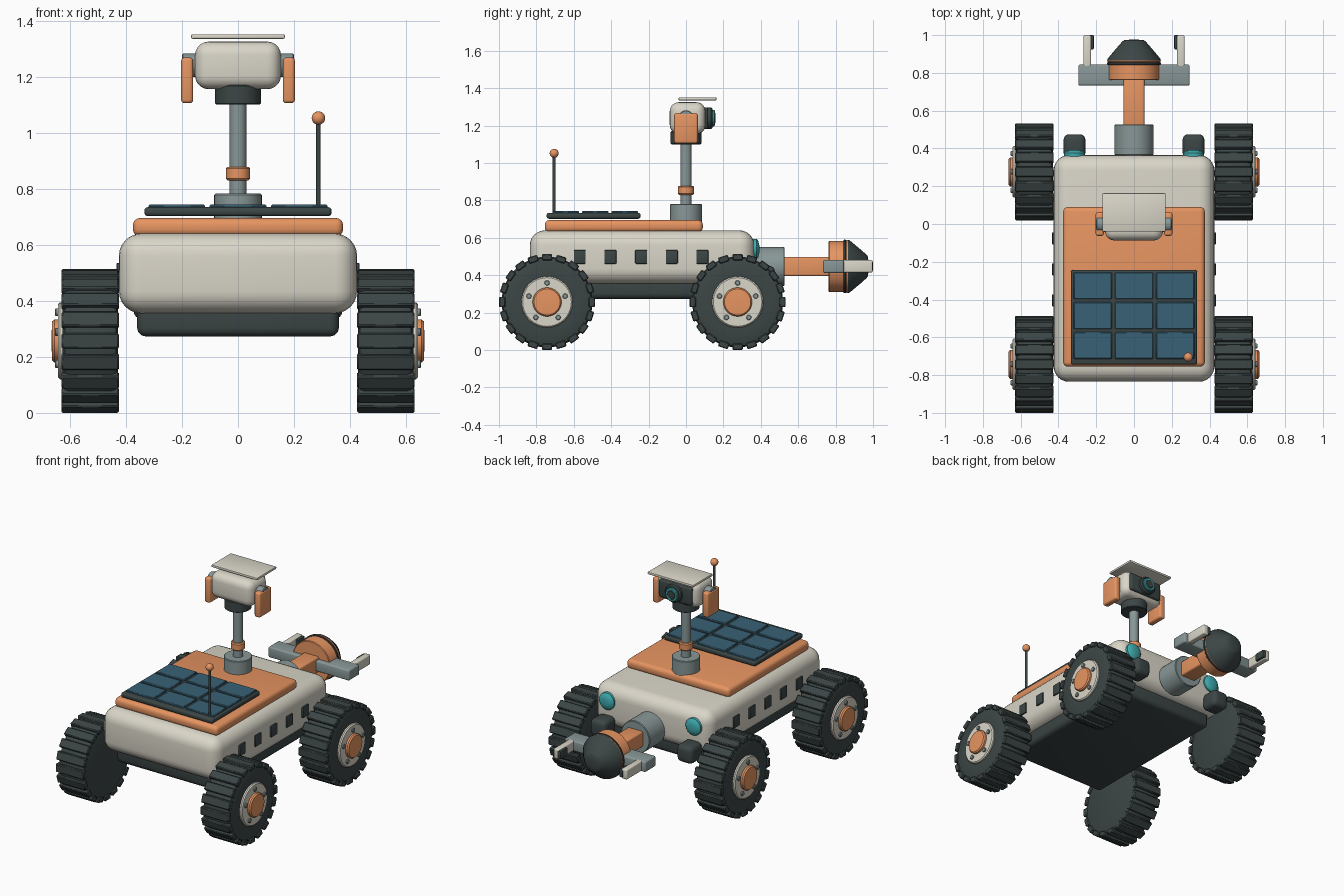
import bpy, bmesh, math
from mathutils import Matrix, Vector

if "Cube" in bpy.data.objects:
    bpy.data.objects.remove(bpy.data.objects["Cube"])

COLORS = {
    "cream": (0.70, 0.67, 0.58), "orange": (0.80, 0.30, 0.12), "dark": (0.045, 0.06, 0.06),
    "steel": (0.25, 0.31, 0.31), "blue": (0.04, 0.12, 0.18), "teal": (0.05, 0.40, 0.42)}
MATS = {}
for key, rgb in COLORS.items():
    MATS[key] = bpy.data.materials.new(key)
    MATS[key].diffuse_color = (*rgb, 1)

AXES = {"x": Matrix.Rotation(math.pi / 2, 4, 'Y'),
        "-x": Matrix.Rotation(-math.pi / 2, 4, 'Y'),
        "y": Matrix.Rotation(-math.pi / 2, 4, 'X'),
        "z": Matrix.Identity(4)}


def finish(name, bm, color):
    """Smooth shade with sharp edges above 36 degrees and link the object."""
    bmesh.ops.recalc_face_normals(bm, faces=bm.faces)
    for f in bm.faces:
        f.smooth = True
    for e in bm.edges:
        e.smooth = e.calc_face_angle(0) < math.radians(36)
    me = bpy.data.meshes.new(name)
    bm.to_mesh(me)
    bm.free()
    me.materials.append(MATS[color])
    ob = bpy.data.objects.new(name, me)
    bpy.context.collection.objects.link(ob)
    return ob


def box(name, color, x, y, z, bevel=0.008, seg=3):
    """Rounded box from (min, max) ranges."""
    bm = bmesh.new()
    lo, hi = Vector((x[0], y[0], z[0])), Vector((x[1], y[1], z[1]))
    m = Matrix.Translation((lo + hi) / 2) @ Matrix.Diagonal((*(hi - lo), 1))
    bmesh.ops.create_cube(bm, size=1, matrix=m)
    if bevel:
        bmesh.ops.bevel(bm, geom=bm.edges[:], offset=bevel, segments=seg, profile=0.5, affect='EDGES')
    return finish(name, bm, color)


def lathe(name, color, center, axis, profile, n=40):
    """Revolve (radius, height) points about an axis and cap the ends."""
    bm = bmesh.new()
    rings = []
    for r, h in profile:
        rings.append([bm.verts.new((r * math.cos(2 * math.pi * i / n), r * math.sin(2 * math.pi * i / n), h))
                      for i in range(n)])
    for a, b in zip(rings, rings[1:]):
        for i in range(n):
            bm.faces.new((a[i], a[(i + 1) % n], b[(i + 1) % n], b[i]))
    bm.faces.new(rings[0])
    bm.faces.new(rings[-1])
    bm.transform(Matrix.Translation(center) @ AXES[axis])
    return finish(name, bm, color)


def cyl(name, color, center, axis, r, h0, h1, b=0.004, n=40):
    return lathe(name, color, center, axis, [(r - b, h0), (r, h0 + b), (r, h1 - b), (r - b, h1)], n)


def span(s, a, b):
    """Mirrored x range."""
    return tuple(sorted((s * a, s * b)))


# Hull
box("body", "cream", (-.425, .425), (-.835, .365), (.355, .64), .08, 6)
box("belly", "dark", (-.36, .36), (-.76, .30), (.273, .42), .03)
box("deck", "orange", (-.375, .375), (-.755, .09), (.63, .695), .025, 4)

# Solar panel with 3 x 3 cells
box("solar_panel_base", "dark", (-.334, .334), (-.745, -.243), (.702, .734), .012)
for i in range(3):
    for j in range(3):
        cx, cy = (i - 1) * .218, -.485 + (j - 1) * .158
        box(f"solar_cell_{i}_{j}", "blue", (cx - .101, cx + .101), (cy - .071, cy + .071), (.725, .743), .004, 1)

# Antenna
cyl("antenna_rod", "dark", (.287, -.705, 0), "z", .008, .73, 1.05, .001, 16)
ball = [(.024 * math.sin(math.pi * k / 12) + 1e-4, -.024 * math.cos(math.pi * k / 12)) for k in range(13)]
lathe("antenna_ball", "orange", (.287, -.705, 1.052), "z", ball, 24)

# Mast
cyl("mast_base", "steel", (0, 0, 0), "z", .085, .67, .782)
cyl("mast_pole", "steel", (0, 0, 0), "z", .03, .77, 1.13)
cyl("mast_collar", "orange", (0, 0, 0), "z", .043, .83, .878, .006)
cyl("mast_neck", "dark", (0, 0, 0), "z", .082, 1.10, 1.17)

# Camera head
box("head", "cream", (-.153, .153), (-.087, .104), (1.155, 1.325), .048, 5)
box("head_visor", "cream", (-.167, .167), (-.04, .163), (1.335, 1.351), .005, 2)
box("head_face", "dark", (-.12, .12), (.08, .118), (1.182, 1.298), .012)
cyl("camera_housing", "dark", (0, 0, 1.24), "y", .058, .10, .142, .008)
lathe("camera_ring", "teal", (0, 0, 1.24), "y", [(.044, .13), (.044, .150), (.040, .154), (.030, .154)])
cyl("camera_lens", "dark", (0, 0, 1.24), "y", .030, .13, .157)
cyl("head_axle", "steel", (0, 0, 1.24), "x", .042, -.2, .2)
for s, side in ((1, "right"), (-1, "left")):
    box(f"head_flap_{side}", "orange", span(s, .16, .203), (-.063, .063), (1.105, 1.268), .012)

# Side windows
for s, side in ((1, "right"), (-1, "left")):
    for k in range(5):
        y = -.568 + k * .164
        box(f"side_window_{side}_{k}", "dark", span(s, .41, .434), (y - .032, y + .032), (.461, .535), .005, 2)


# Wheels
def wheel(tag, s, y):
    c, ax = (0, y, .257), "x" if s > 0 else "-x"
    lathe(f"tyre_{tag}", "dark", c, ax, [
        (.215, .428), (.236, .436), (.243, .45), (.243, .605), (.236, .618),
        (.215, .627), (.15, .627)], 60)
    bm = bmesh.new()
    for k in range(20):
        m = (Matrix.Translation(c) @ Matrix.Rotation(2 * math.pi * k / 20, 4, 'X')
             @ Matrix.Translation((s * .5275, 0, .240)) @ Matrix.Diagonal((.205, .055, .034, 1)))
        bmesh.ops.create_cube(bm, size=1, matrix=m)
    bmesh.ops.bevel(bm, geom=bm.edges[:], offset=.005, segments=1, affect='EDGES')
    finish(f"tread_{tag}", bm, "dark")
    lathe(f"hub_{tag}", "cream", c, ax, [(.137, .60), (.137, .636), (.130, .643), (.07, .643)])
    lathe(f"hub_cap_{tag}", "orange", c, ax, [(.077, .63), (.077, .655), (.070, .663), (.03, .665)])
    for k in range(5):
        a = math.pi / 2 + 2 * math.pi * k / 5
        p = (0, y + .102 * math.cos(a), .257 + .102 * math.sin(a))
        cyl(f"bolt_{tag}_{k}", "steel", p, ax, .014, .635, .653, .003, 12)


for s, side in ((1, "right"), (-1, "left")):
    wheel(f"{side}_front", s, -.743)
    wheel(f"{side}_back", s, .276)

# Lamps and their housings
for s, side in ((1, "right"), (-1, "left")):
    lathe(f"lamp_{side}", "teal", (s * .315, 0, .54), "y", [(.055, .34), (.055, .376), (.045, .386), (.02, .392)])
    box(f"lamp_housing_{side}", "dark", span(s, .257, .373), (.35, .475), (.335, .45), .03, 4)

# Tool arm
AZ = .447
cyl("arm_shoulder", "steel", (0, 0, AZ), "y", .104, .365, .527)
box("arm_beam", "orange", (-.055, .055), (.50, .78), (.396, .498), .01)
box("arm_crossbar", "steel", (-.295, .295), (.733, .844), (.412, .482), .01)
cyl("tool_drum", "orange", (0, 0, AZ), "y", .137, .762, .85, .004, 48)
cyl("tool_band", "dark", (0, 0, AZ), "y", .143, .842, .856, .003, 48)
cyl("tool_ring", "orange", (0, 0, AZ), "y", .141, .856, .868, .003, 48)
lathe("tool_cone", "dark", (0, 0, AZ), "y",
      [(.142, .866), (.140, .874), (.098, .925), (.062, .966), (.052, .973), (.02, .976)], 48)
for s, side in ((1, "right"), (-1, "left")):
    box(f"gripper_{side}", "cream", span(s, .227, .268), (.82, .998), (.415, .481), .008)
    box(f"gripper_pad_{side}", "dark", span(s, .212, .24), (.925, 1.0), (.422, .474), .006, 2)

for m in bpy.data.materials:
    if m.users and not m.is_grease_pencil:
        m.use_nodes = True
        m.node_tree.nodes["Principled BSDF"].inputs["Base Color"].default_value = m.diffuse_color
